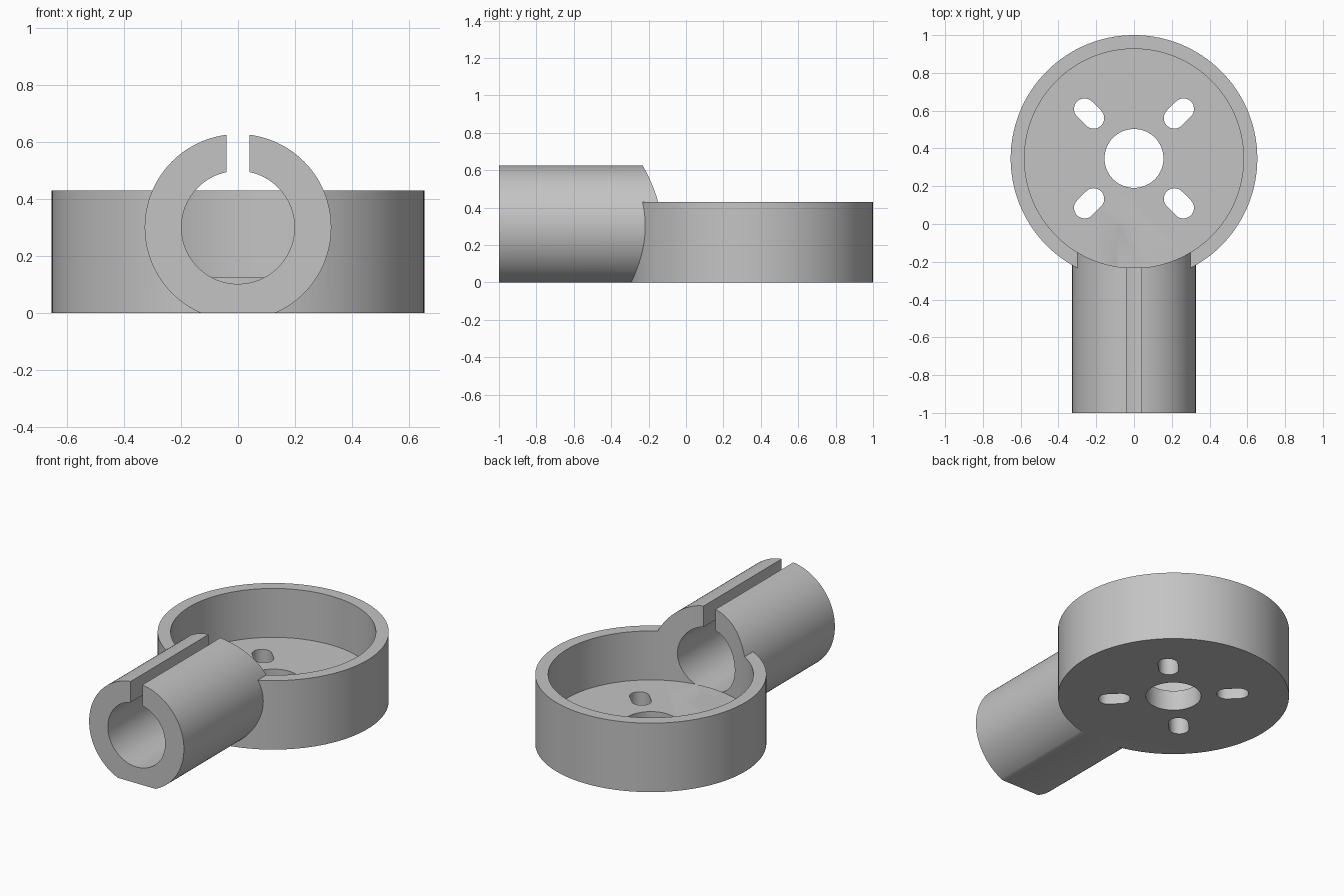
import bpy
from math import pi, sin, cos, radians
from mathutils import Vector

old = bpy.data.objects.get("Cube")
if old:
    bpy.data.objects.remove(old, do_unlink=True)

CY = 0.347        # centre of the round cup
TUBE_Z = 0.30     # height of the tube axis
FLOOR = 0.125     # top of the cup floor


def upright(name, r, z0, z1, x=0, y=CY, sides=128):
    bpy.ops.mesh.primitive_cylinder_add(vertices=sides, radius=r, depth=z1 - z0,
                                        location=(x, y, (z0 + z1) / 2))
    bpy.context.object.name = name
    return bpy.context.object


def lengthwise(name, r, y0, y1):
    bpy.ops.mesh.primitive_cylinder_add(vertices=128, radius=r, depth=y1 - y0,
                                        location=(0, (y0 + y1) / 2, TUBE_Z),
                                        rotation=(pi / 2, 0, 0))
    bpy.context.object.name = name
    return bpy.context.object


def box(name, lo, hi):
    lo, hi = Vector(lo), Vector(hi)
    bpy.ops.mesh.primitive_cube_add(size=1, location=(lo + hi) / 2)
    bpy.context.object.name = name
    bpy.context.object.scale = hi - lo
    return bpy.context.object


def capsule(name, r, half, z0, z1, x, y, angle):
    # Straight-sided slot with round ends
    pts = []
    for side in (0, 1):
        for i in range(17):
            a = -pi / 2 + pi * i / 16 + pi * side
            pts.append((r * cos(a) + (-half if side else half), r * sin(a)))
    n = len(pts)
    verts = [(px, py, z) for z in (z0, z1) for px, py in pts]
    faces = [tuple(range(n - 1, -1, -1)), tuple(range(n, 2 * n))]
    faces += [(i, (i + 1) % n, n + (i + 1) % n, n + i) for i in range(n)]
    mesh = bpy.data.meshes.new(name)
    mesh.from_pydata(verts, [], faces)
    obj = bpy.data.objects.new(name, mesh)
    bpy.context.collection.objects.link(obj)
    obj.location = (x, y, 0)
    obj.rotation_euler.z = angle
    return obj


def combine(target, other, operation):
    other.hide_render = True
    mod = target.modifiers.new("cut", 'BOOLEAN')
    mod.operation = operation
    mod.solver = 'EXACT'
    mod.object = other
    bpy.context.view_layer.objects.active = target
    bpy.ops.object.modifier_apply(modifier=mod.name)
    bpy.data.objects.remove(other, do_unlink=True)


# Cup block joined to the tube, trimmed flat underneath
body = upright("motor_mount", 0.653, -0.1, 0.43)
combine(body, lengthwise("tube", 0.327, -1, 0), 'UNION')
combine(body, box("ground_trim", (-2, -2, -1), (2, 2, 0)), 'DIFFERENCE')

# Tube bore and top slit, stopping at the cup floor
bore = lengthwise("bore", 0.198, -1.2, 0)
combine(bore, box("slit", (-0.04, -1.3, TUBE_Z), (0.04, -0.01, 1)), 'UNION')
combine(bore, upright("floor_keep", 0.58, -1, FLOOR), 'DIFFERENCE')
combine(body, bore, 'DIFFERENCE')

# Cup pocket
combine(body, upright("pocket", 0.58, FLOOR, 1), 'DIFFERENCE')

# Shaft hole and four radial screw slots
combine(body, upright("shaft_hole", 0.156, -1, 0.3, sides=64), 'DIFFERENCE')
for k in range(4):
    a = radians(45 + 90 * k)
    slot = capsule("screw_slot", 0.056, 0.034, -1, 0.3,
                   0.336 * cos(a), CY + 0.336 * sin(a), a)
    combine(body, slot, 'DIFFERENCE')

# Plain grey finish
grey = bpy.data.materials.new("plain_grey")
grey.use_nodes = True
colour = (0.55, 0.55, 0.55, 1)
grey.diffuse_color = colour
grey.node_tree.nodes["Principled BSDF"].inputs["Base Color"].default_value = colour
body.data.materials.clear()
body.data.materials.append(grey)
for p in body.data.polygons:
    p.material_index = 0

bpy.ops.object.select_all(action='DESELECT')
body.select_set(True)
bpy.context.view_layer.objects.active = body
bpy.ops.object.shade_smooth_by_angle(angle=radians(30))
